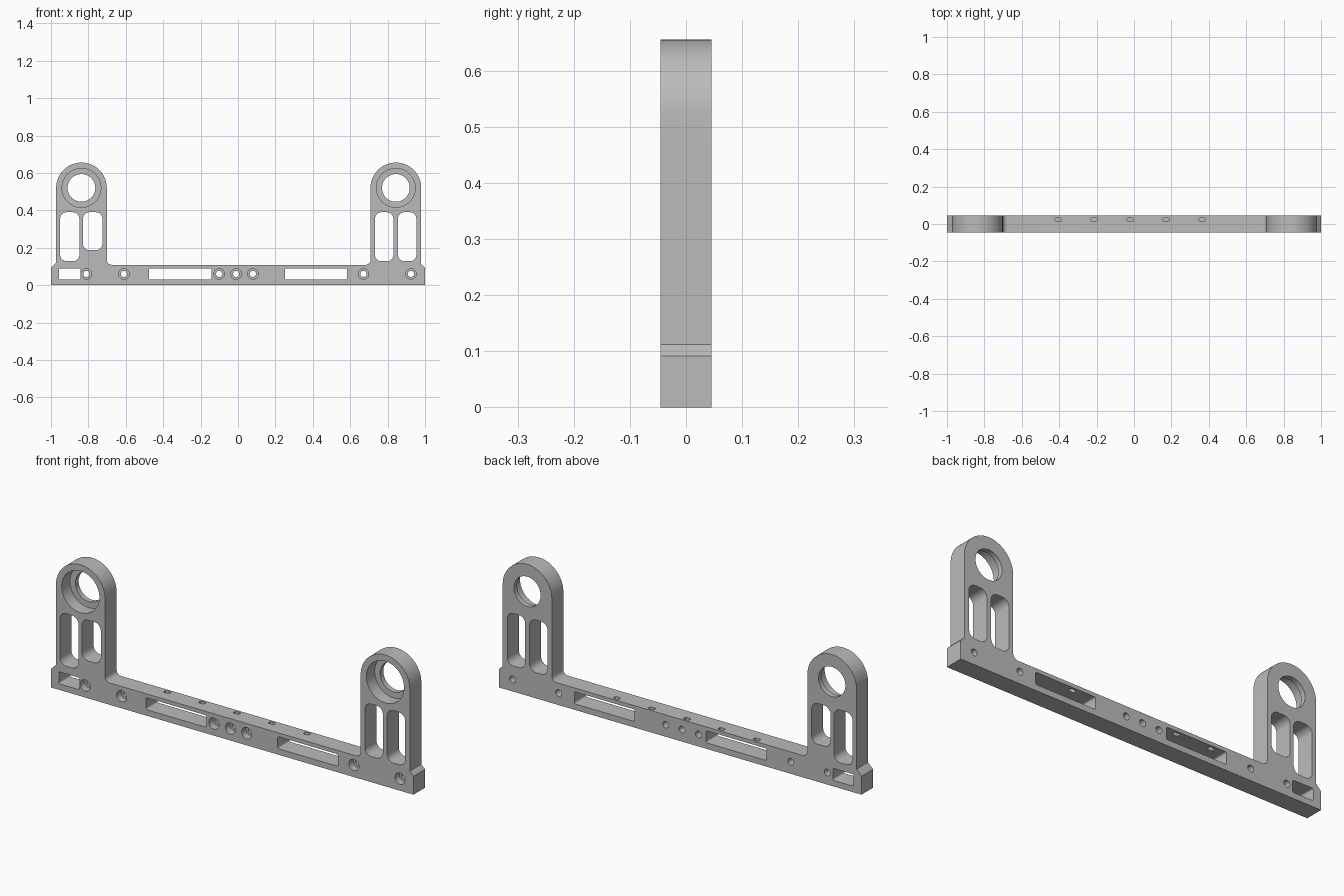
import bpy
import bmesh
from math import cos, sin, pi, radians

old = bpy.data.objects.get("Cube")
if old:
    bpy.data.objects.remove(old)

HALF = 0.0455      # half thickness of the plate
BAR_TOP = 0.109
EYE_Z = 0.52
EYES = (-0.837, 0.844)


def arc(cx, cz, r, start, end, n):
    """Points on an arc, angles in degrees."""
    angles = [radians(start + (end - start) * i / n) for i in range(n + 1)]
    return [(cx + r * cos(a), cz + r * sin(a)) for a in angles]


def circle(cx, cz, r, n=48):
    return arc(cx, cz, r, 0, 360, n)[:-1]


def rounded(a0, a1, b0, b1, r, n=8):
    """Rectangle with rounded corners."""
    return (arc(a1 - r, b1 - r, r, 0, 90, n) + arc(a0 + r, b1 - r, r, 90, 180, n)
            + arc(a0 + r, b0 + r, r, 180, 270, n) + arc(a1 - r, b0 + r, r, 270, 360, n))


def prism(bm, points, lo, hi, axis="Y"):
    """Extrude a closed profile along Y (profile in xz) or Z (profile in xy)."""
    def place(p, t):
        return (p[0], t, p[1]) if axis == "Y" else (p[0], p[1], t)
    face = bm.faces.new([bm.verts.new(place(p, lo)) for p in points])
    moved = bmesh.ops.extrude_face_region(bm, geom=[face])["geom"]
    for v in moved:
        if isinstance(v, bmesh.types.BMVert):
            v.co[1 if axis == "Y" else 2] = hi


def make(name, prisms):
    bm = bmesh.new()
    for args in prisms:
        prism(bm, *args)
    bmesh.ops.recalc_face_normals(bm, faces=bm.faces[:])
    mesh = bpy.data.meshes.new(name)
    bm.to_mesh(mesh)
    bm.free()
    obj = bpy.data.objects.new(name, mesh)
    bpy.context.collection.objects.link(obj)
    return obj


def cut(target, prisms):
    cutter = make("cutter", prisms)
    cutter.hide_render = True
    mod = target.modifiers.new("cut", "BOOLEAN")
    mod.operation = "DIFFERENCE"
    mod.solver = "EXACT"
    mod.object = cutter
    bpy.context.view_layer.objects.active = target
    bpy.ops.object.modifier_apply(modifier=mod.name)
    bpy.data.objects.remove(cutter)


# Outline: long bar with a round-topped upright at each end
R, F = 0.1355, 0.025
inner_l, inner_r = EYES[0] + R, EYES[1] - R
outline = [(-1, 0), (1, 0), (1, 0.092), (EYES[1] + R, 0.112)]
outline += arc(EYES[1], EYE_Z, R, 0, 180, 40)
outline += arc(inner_r - F, BAR_TOP + F, F, 0, -90, 6)
outline += arc(inner_l + F, BAR_TOP + F, F, 270, 180, 6)
outline += arc(EYES[0], EYE_Z, R, 0, 180, 40)
outline += [(EYES[0] - R, 0.12), (-1, 0.092)]
frame = make("bracket_frame", [(outline, -HALF, HALF)])

# Openings running right through from front to back
SCREWS = (-0.811, -0.61, -0.101, -0.01, 0.08, 0.671, 0.925)
SCREW_Z = 0.06
shapes = [circle(x, EYE_Z, 0.074) for x in EYES]
shapes += [circle(x, SCREW_Z, 0.0165, 24) for x in SCREWS]
shapes += [rounded(a, b, 0.03, 0.09, 0.008, 4)
           for a, b in ((-0.957, -0.842), (-0.476, -0.142), (0.251, 0.584))]
shapes += [rounded(a, b, low, 0.39, 0.035) for a, b, low in (
    (-0.951, -0.848, 0.128), (-0.829, -0.725, 0.187),
    (0.732, 0.831, 0.128), (0.855, 0.954, 0.128))]
cut(frame, [(s, -0.1, 0.1) for s in shapes])

# Front recesses: bearing seats and screw counterbores
recesses = [(circle(x, EYE_Z, 0.104, 64), -0.1, 0.02) for x in EYES]
recesses += [(circle(x, SCREW_Z, 0.028, 24), -0.1, -0.01) for x in SCREWS]
cut(frame, recesses)

# Small slots in the top of the bar
TOP_SLOTS = (-0.407, -0.214, -0.022, 0.171, 0.364)
cut(frame, [(rounded(x - 0.016, x + 0.016, 0.013, 0.034, 0.006, 3), 0.08, 0.15, "Z")
            for x in TOP_SLOTS])

# Material
grey = bpy.data.materials.new("plain grey")
grey.use_nodes = True
colour = (0.5, 0.5, 0.5, 1)
grey.diffuse_color = colour
grey.node_tree.nodes["Principled BSDF"].inputs["Base Color"].default_value = colour
frame.data.materials.clear()
frame.data.materials.append(grey)

# Smooth curved walls, crisp edges
bpy.ops.object.select_all(action="DESELECT")
frame.select_set(True)
bpy.context.view_layer.objects.active = frame
bpy.ops.object.shade_smooth_by_angle(angle=radians(30))
